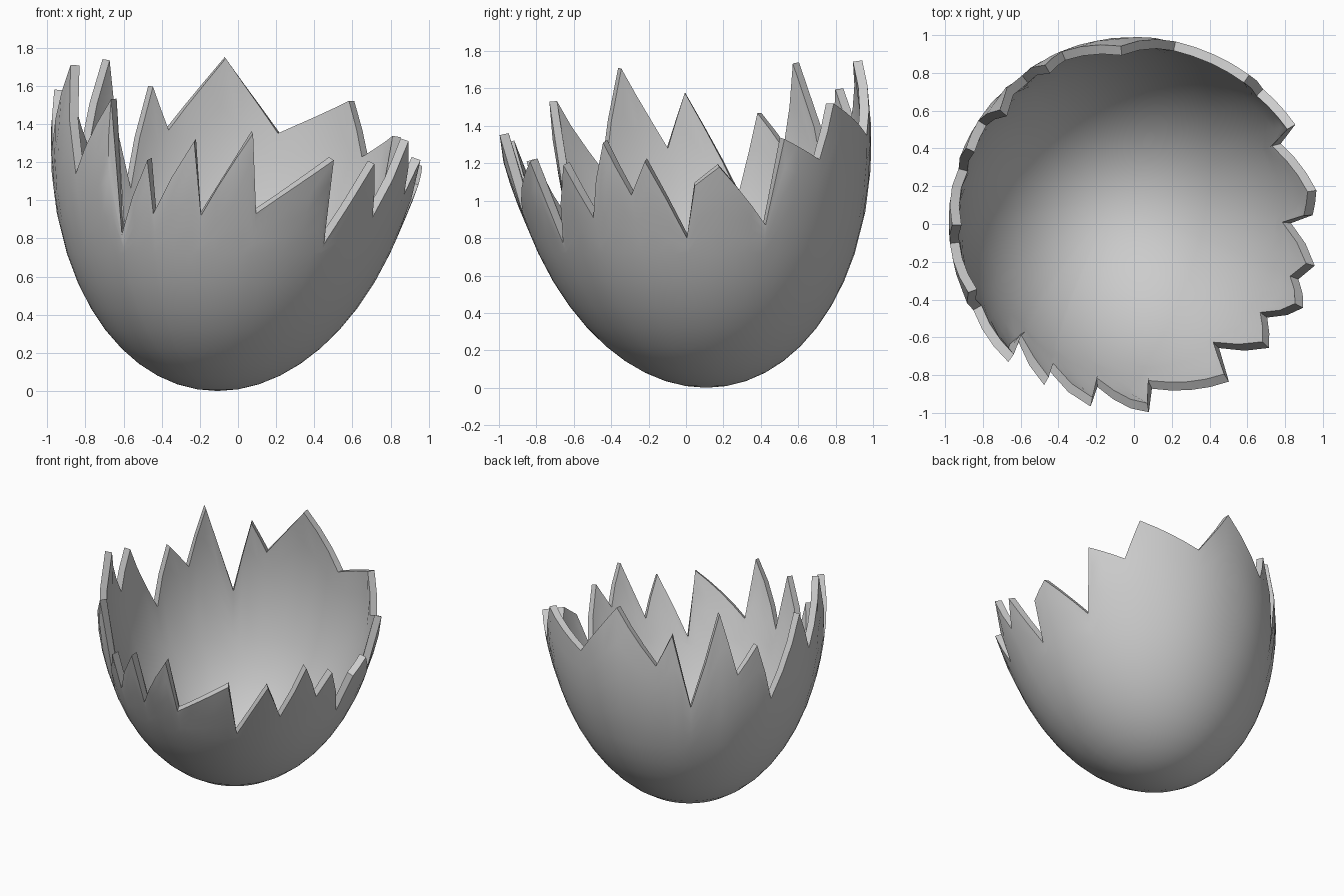
import bpy
import bmesh
from math import cos, sin, radians, sqrt
from mathutils import Vector

cube = bpy.data.objects.get("Cube")
if cube:
    bpy.data.objects.remove(cube, do_unlink=True)

# Broken rim: (angle in degrees, height), alternating valleys and tips
RIM = [(-3, .8), (1, 1.08), (9, 1.18), (25, .87), (31, 1.33), (45, 1.22),
       (53, 1.52), (77, 1.35), (96, 1.75), (113, 1.37), (120, 1.6),
       (127, 1.06), (140, 1.74), (147, 1.28), (156, 1.47), (164, 1.03),
       (180, 1.58), (187, 1.28), (201, 1.71), (210, 1.14), (227, 1.53),
       (230, .82), (242, 1.21), (243.5, .93), (257, 1.31), (260, .92),
       (274.5, 1.35), (278, .93), (301, 1.21), (305, .77), (317, 1.19),
       (324, .91), (333, 1.31), (340, 1.03), (346, 1.21)]
BODY_TOP = 0.72      # smooth body below, broken points above
BODY_ROWS = 9
SPIKE_ROWS = 4
THICKNESS = 0.05


def clamp(v):
    return max(0.0, min(1.0, v))


def egg_point(angle, z):
    """Point on the leaning egg surface at a given angle and height."""
    a = radians(angle)
    r = sqrt(max(0.0, 1.32 * z - 0.45 * z * z))
    # points on the low side flare slightly outward
    lean = clamp(cos(a + radians(45)) + 0.4)
    r *= 1 + 0.03 * lean * clamp((z - 0.85) / 0.35)
    return Vector((-0.107 + 0.079 * z + r * cos(a),
                   0.108 - 0.072 * z + r * sin(a), z))


def rim_columns():
    """Rim corners, with extra columns along the wide gaps."""
    columns = []
    first = (RIM[0][0] + 360, RIM[0][1])
    for (a, za), (b, zb) in zip(RIM, RIM[1:] + [first]):
        steps = int((b - a) // 7) + 1
        for s in range(steps):
            f = s / steps
            columns.append((a + (b - a) * f, za + (zb - za) * f))
    return columns


def make_material(name, color):
    mat = bpy.data.materials.new(name)
    mat.use_nodes = True
    mat.diffuse_color = color
    bsdf = next(n for n in mat.node_tree.nodes if n.type == 'BSDF_PRINCIPLED')
    bsdf.inputs["Base Color"].default_value = color
    return mat


# Outer surface of the shell
bm = bmesh.new()
pole = bm.verts.new(egg_point(0, 0))
grid = []
for angle, top in rim_columns():
    heights = [BODY_TOP * (k / BODY_ROWS) ** 2 for k in range(1, BODY_ROWS + 1)]
    heights += [BODY_TOP + (top - BODY_TOP) * k / SPIKE_ROWS
                for k in range(1, SPIKE_ROWS + 1)]
    grid.append([bm.verts.new(egg_point(angle, z)) for z in heights])

for left, right in zip(grid, grid[1:] + grid[:1]):
    bm.faces.new((pole, right[0], left[0]))
    for k in range(len(left) - 1):
        bm.faces.new((left[k], right[k], right[k + 1], left[k + 1]))

mesh = bpy.data.meshes.new("eggshell")
bm.to_mesh(mesh)
bm.free()
shell = bpy.data.objects.new("eggshell", mesh)
bpy.context.collection.objects.link(shell)
mesh.materials.append(make_material("shell grey", (0.6, 0.6, 0.6, 1)))

# Thicken inward, then smooth while keeping the broken edge crisp
solid = shell.modifiers.new("thickness", 'SOLIDIFY')
solid.thickness = THICKNESS
solid.offset = -1
bpy.ops.object.select_all(action='DESELECT')
shell.select_set(True)
bpy.context.view_layer.objects.active = shell
bpy.ops.object.modifier_apply(modifier=solid.name)
bpy.ops.object.shade_smooth_by_angle(angle=radians(40))
